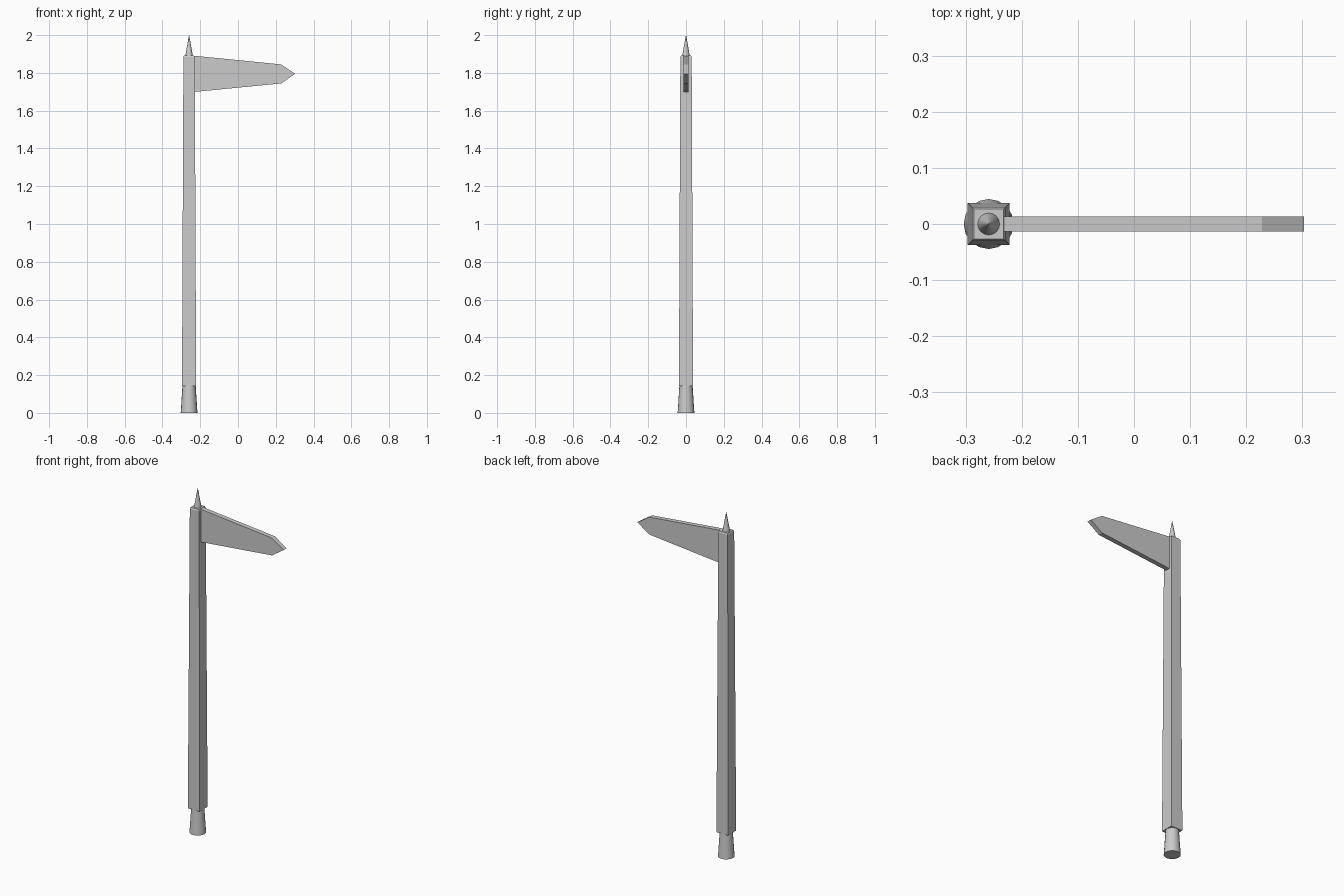
import bpy, bmesh, math

if "Cube" in bpy.data.objects:
    bpy.data.objects.remove(bpy.data.objects["Cube"])

CX = -0.259  # post axis


def make_object(name, bm, smooth=False):
    bmesh.ops.recalc_face_normals(bm, faces=bm.faces)
    mesh = bpy.data.meshes.new(name)
    bm.to_mesh(mesh)
    bm.free()
    obj = bpy.data.objects.new(name, mesh)
    bpy.context.collection.objects.link(obj)
    if smooth:
        bpy.ops.object.select_all(action='DESELECT')
        obj.select_set(True)
        bpy.context.view_layer.objects.active = obj
        bpy.ops.object.shade_smooth_by_angle(angle=math.radians(35))
    return obj


def stacked(name, profile, sides, turn=0.0, smooth=False):
    """Loft regular rings of (radius, z) around the post axis and cap the ends."""
    bm = bmesh.new()
    rings = []
    for r, z in profile:
        ring = []
        for i in range(sides):
            a = turn + 2 * math.pi * i / sides
            ring.append(bm.verts.new((CX + r * math.cos(a), r * math.sin(a), z)))
        rings.append(ring)
    for low, high in zip(rings, rings[1:]):
        for i in range(sides):
            j = (i + 1) % sides
            bm.faces.new((low[i], low[j], high[j], high[i]))
    bm.faces.new(rings[0][::-1])
    bm.faces.new(rings[-1])
    return make_object(name, bm, smooth)


# Round flared foot
stacked("foot", [(0.0445, 0.0), (0.043, 0.02), (0.035, 0.145)], 16, smooth=True)

# Square tapered post with a small chamfer at the top
d = math.sqrt(2)
stacked("post", [(0.0375 * d, 0.143), (0.030 * d, 1.885), (0.0265 * d, 1.892)],
        4, math.pi / 4)

# Pointed finial
stacked("finial", [(0.020, 1.89), (0.0006, 2.0)], 16, smooth=True)

# Tapered pointer board with arrow tip
outline = [(-0.245, 1.698), (0.228, 1.744), (0.303, 1.795),
           (0.228, 1.845), (-0.245, 1.892)]
bm = bmesh.new()
face = bm.faces.new([bm.verts.new((x, -0.0135, z)) for x, z in outline])
ext = bmesh.ops.extrude_face_region(bm, geom=[face])
bmesh.ops.translate(bm, vec=(0, 0.027, 0),
                    verts=[g for g in ext["geom"] if isinstance(g, bmesh.types.BMVert)])
if not any(all(abs(v.co.y + 0.0135) < 1e-5 for v in f.verts) for f in bm.faces):
    bm.faces.new([v for v in bm.verts if v.co.y < 0])
make_object("pointer_board", bm)
